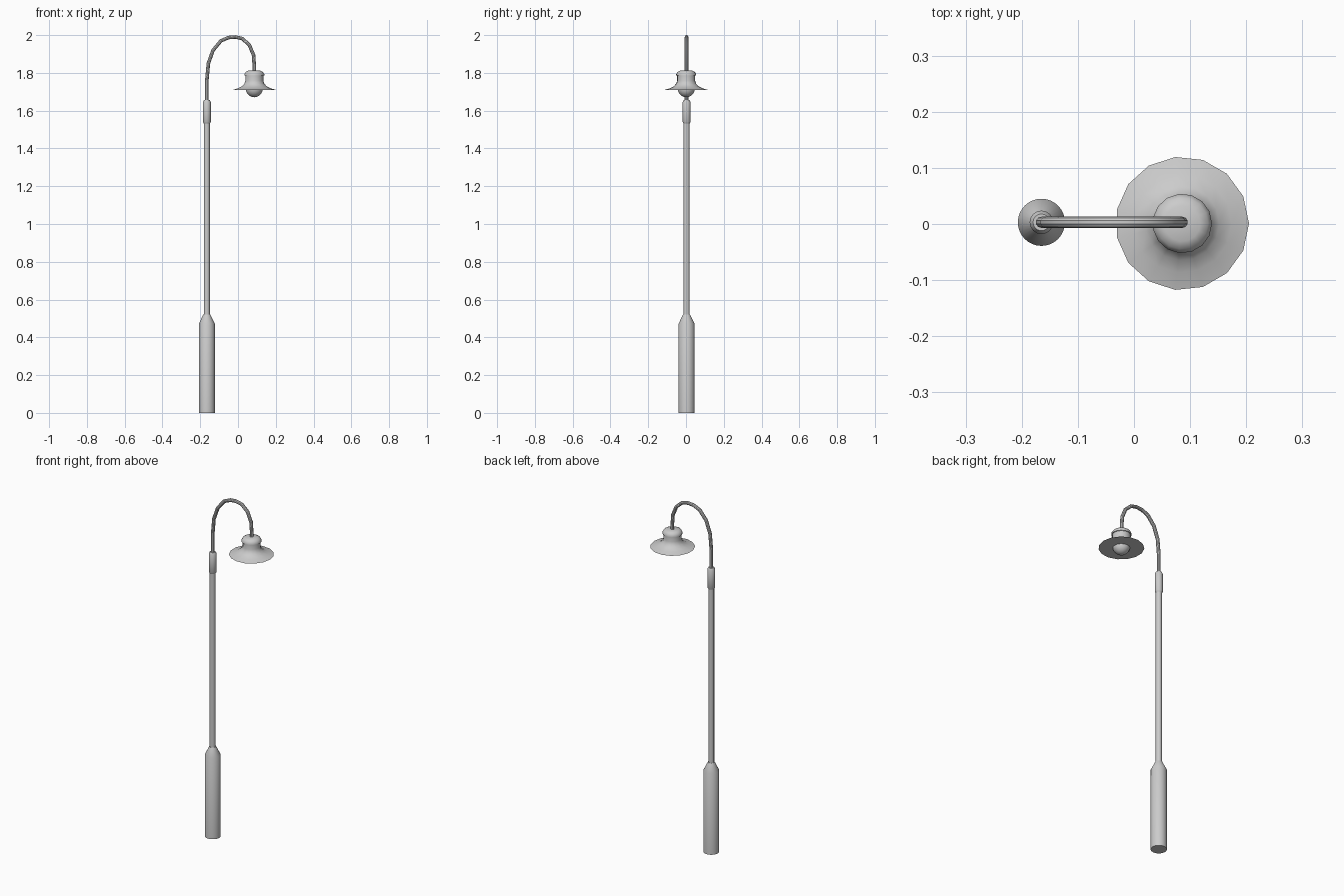
import bpy, bmesh, math
from mathutils import Vector

if "Cube" in bpy.data.objects:
    bpy.data.objects.remove(bpy.data.objects["Cube"])

POLE = (-0.165, 0.003)
LAMP = (0.086, 0.001)


def finish(name, bm):
    bmesh.ops.recalc_face_normals(bm, faces=bm.faces)
    me = bpy.data.meshes.new(name)
    bm.to_mesh(me)
    bm.free()
    ob = bpy.data.objects.new(name, me)
    bpy.context.collection.objects.link(ob)
    bpy.ops.object.select_all(action='DESELECT')
    ob.select_set(True)
    bpy.context.view_layer.objects.active = ob
    bpy.ops.object.shade_smooth_by_angle(angle=math.radians(35))
    return ob


def skin(bm, rings):
    # bridge successive vertex rings and cap both ends
    n = len(rings[0])
    for a, b in zip(rings, rings[1:]):
        for i in range(n):
            j = (i + 1) % n
            bm.faces.new((a[i], a[j], b[j], b[i]))
    bm.faces.new(rings[0])
    bm.faces.new(rings[-1])


def lathe(name, centre, profile, sides):
    bm = bmesh.new()
    rings = []
    for r, z in profile:
        rings.append([bm.verts.new((centre[0] + r * math.cos(2 * math.pi * i / sides),
                                    centre[1] + r * math.sin(2 * math.pi * i / sides), z))
                      for i in range(sides)])
    skin(bm, rings)
    return finish(name, bm)


def tube(name, path, y, radius, sides):
    # sweep a circle along a path in the xz plane
    pts = [Vector((x, y, z)) for x, z in path]
    side = Vector((0, 1, 0))
    bm = bmesh.new()
    rings = []
    for k, p in enumerate(pts):
        t = (pts[min(k + 1, len(pts) - 1)] - pts[max(k - 1, 0)]).normalized()
        up = t.cross(side)
        rings.append([bm.verts.new(p + radius * (side * math.cos(2 * math.pi * i / sides)
                                                 + up * math.sin(2 * math.pi * i / sides)))
                      for i in range(sides)])
    skin(bm, rings)
    return finish(name, bm)


# base and pole
lathe("base", POLE, [(0.042, 0), (0.042, 0.473), (0.018, 0.522)], 32)
lathe("pole", POLE, [(0.016, 0.5), (0.016, 1.56)], 16)
lathe("collar", POLE, [(0.016, 1.532), (0.021, 1.54), (0.021, 1.645), (0.015, 1.656)], 16)

# curved arm
tube("arm", [(-0.165, 1.63), (-0.165, 1.76), (-0.157, 1.85), (-0.132, 1.92), (-0.09, 1.97),
             (-0.05, 1.987), (-0.015, 1.99), (0.022, 1.982), (0.06, 1.948), (0.082, 1.895),
             (0.086, 1.84), (0.086, 1.79)], 0.003, 0.010, 10)

# lamp head: domed cap, flared shade, bulb
lathe("lamp_cap", LAMP, [(0.053, 1.785), (0.053, 1.793), (0.046, 1.805), (0.032, 1.812)], 15)
lathe("shade", LAMP, [(0.048, 1.788), (0.048, 1.758), (0.053, 1.743), (0.066, 1.729),
                      (0.088, 1.718), (0.119, 1.709)], 15)
bm = bmesh.new()
bmesh.ops.create_uvsphere(bm, u_segments=15, v_segments=10, radius=0.046)
bmesh.ops.translate(bm, verts=bm.verts, vec=(LAMP[0], LAMP[1], 1.717))
finish("bulb", bm)
